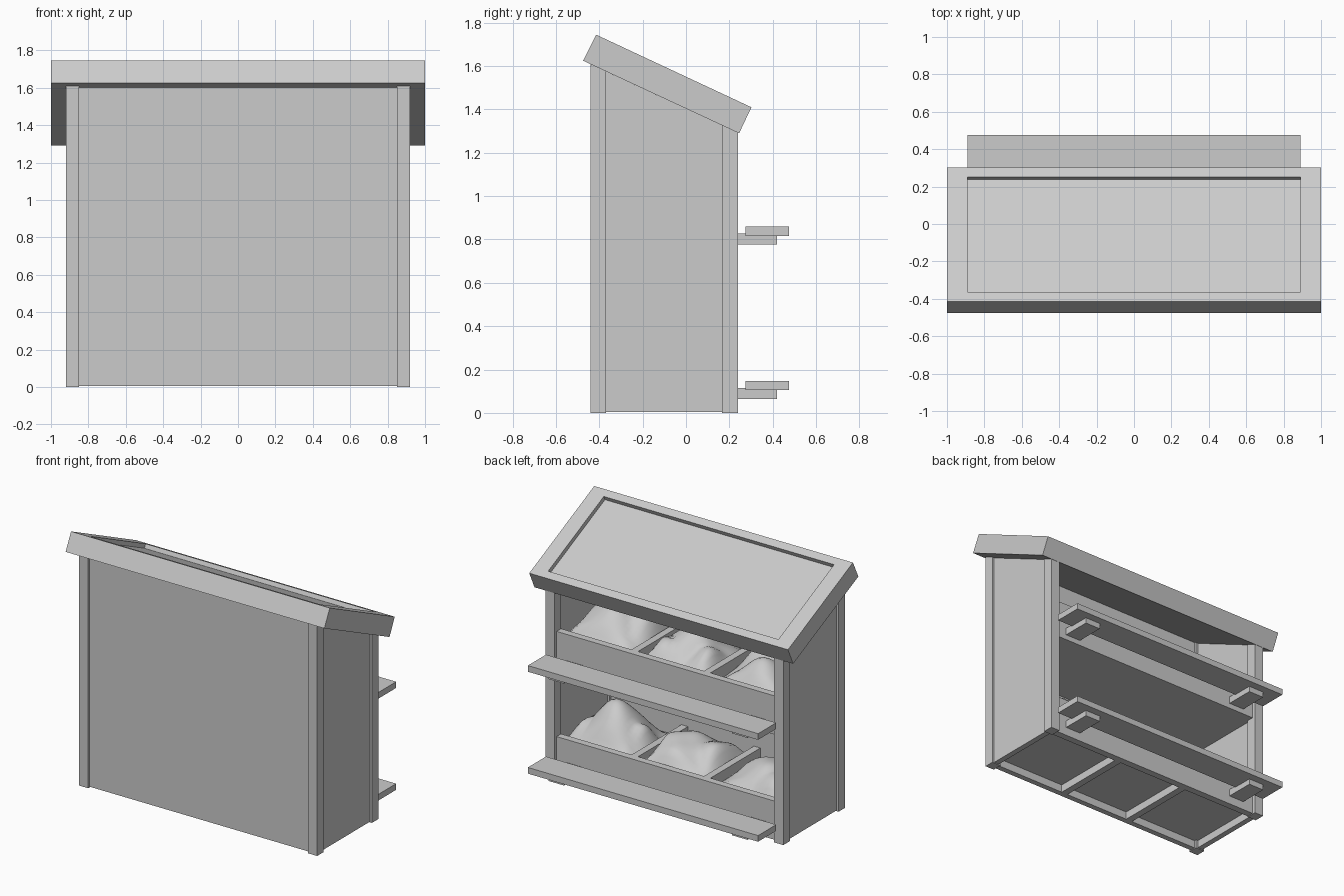
import bpy, bmesh, math
from mathutils import Vector

if "Cube" in bpy.data.objects:
    bpy.data.objects.remove(bpy.data.objects["Cube"])


def finish(name, bm):
    bmesh.ops.recalc_face_normals(bm, faces=bm.faces)
    me = bpy.data.meshes.new(name)
    bm.to_mesh(me)
    bm.free()
    ob = bpy.data.objects.new(name, me)
    bpy.context.collection.objects.link(ob)
    return ob


def prism_bm(profile, x0, x1):
    """Extrude a (y, z) profile along x."""
    bm = bmesh.new()
    f = bm.faces.new([bm.verts.new((x0, y, z)) for y, z in profile])
    r = bmesh.ops.extrude_face_region(bm, geom=[f])
    vs = [g for g in r["geom"] if isinstance(g, bmesh.types.BMVert)]
    bmesh.ops.translate(bm, verts=vs, vec=(x1 - x0, 0, 0))
    bmesh.ops.recalc_face_normals(bm, faces=bm.faces)
    return bm


def box(name, x0, x1, y0, y1, z0, z1):
    return finish(name, prism_bm([(y0, z0), (y1, z0), (y1, z1), (y0, z1)], x0, x1))


def under_roof(name, x0, x1, y0, y1, z0=0.0):
    """Upright part whose top follows the roof slope."""
    top = lambda y: 1.404 - 0.465 * y
    return finish(name, prism_bm([(y0, z0), (y1, z0), (y1, top(y1)), (y0, top(y0))], x0, x1))


# corner posts and side panels
for s, side in ((-1, "left"), (1, "right")):
    under_roof(f"front_post_{side}", s * 0.85, s * 0.92, -0.44, -0.37)
    under_roof(f"back_post_{side}", s * 0.85, s * 0.92, 0.165, 0.24)
    under_roof(f"side_panel_{side}", s * 0.865, s * 0.905, -0.37, 0.165, 0.005)

# front panel
under_roof("front_panel", -0.85, 0.85, -0.425, -0.385, 0.005)

# sloping roof with a shallow recess in its top
bm = prism_bm([(-0.475, 1.625), (0.245, 1.29), (0.302, 1.41), (-0.415, 1.745)], -1, 1)
top = max(bm.faces, key=lambda f: f.normal.z)
n = top.normal.copy()
bmesh.ops.inset_individual(bm, faces=[top], thickness=0.08)
for v in top.verts:
    v.co.x = math.copysign(0.89, v.co.x)
r = bmesh.ops.extrude_face_region(bm, geom=[top])
bmesh.ops.translate(bm, verts=[g for g in r["geom"] if isinstance(g, bmesh.types.BMVert)],
                    vec=n * -0.03)
bmesh.ops.delete(bm, geom=[top], context='FACES_ONLY')
finish("roof", bm)


# heap of loose goods: sum of soft bumps, sinking towards the bin walls
def heap(name, cx, base, w, bumps, seed):
    bm = bmesh.new()
    bmesh.ops.create_grid(bm, x_segments=20, y_segments=20, size=1)
    for v in bm.verts:
        u, t = v.co.x, v.co.y
        h = max((a * math.exp(-((u - bx) ** 2 + (t - by) ** 2) / (rad * rad))
                 for bx, by, a, rad in bumps))
        edge = min(1, 3.5 * (1 - max(abs(u), abs(t)))) ** 0.7
        ripple = 0.012 * math.sin(5 * u + seed) * math.cos(6 * t + 2 * seed)
        v.co = Vector((cx + u * w / 2, -0.11 + t * 0.275, base + (0.3 + 0.7 * edge) * (h + ripple)))
    ob = finish(name, bm)
    if ob.data.polygons[0].normal.z < 0:
        ob.data.flip_normals()
    for p in ob.data.polygons:
        p.use_smooth = True


HEAPS = {
    "lower": [
        [(0, 0.1, 0.30, 0.75), (0.75, 0.3, 0.15, 0.5), (-0.6, 0.1, 0.18, 0.5)],
        [(0.3, 0.1, 0.20, 1.1), (-0.5, -0.1, 0.18, 0.8)],
        [(0, 0, 0.19, 0.9), (-0.5, 0.4, 0.17, 0.7)]],
    "upper": [
        [(0.1, 0, 0.24, 0.95), (-0.5, -0.3, 0.22, 0.9)],
        [(0.1, -0.1, 0.22, 0.8), (-0.6, 0.3, 0.15, 0.6), (0.6, 0.4, 0.15, 0.6)],
        [(0, 0.3, 0.18, 0.7), (0.2, -0.5, 0.22, 0.8)]],
}

# two display tiers: floor, retaining board, dividers, heaps and outer ledge
for tier, lo, floor, high, ledge in (("lower", 0.005, 0.06, 0.275, 0.105),
                                     ("upper", 0.74, 0.74, 1.01, 0.817)):
    box(f"{tier}_floor", -0.865, 0.865, -0.385, 0.17, floor, floor + 0.03)
    box(f"{tier}_bin_board", -0.85, 0.85, 0.165, 0.215, lo, high)
    for i, s in enumerate((-1, 1)):
        box(f"{tier}_divider_{i}", s * 0.28 - 0.025, s * 0.28 + 0.025, -0.385, 0.165, lo, high)
        box(f"{tier}_bracket_{i}", s * 0.65, s * 0.77, 0.215, 0.42, ledge - 0.04, ledge + 0.01)
    box(f"{tier}_ledge", -0.89, 0.89, 0.275, 0.475, ledge, ledge + 0.043)
    for i, (cx, w) in enumerate(((0.585, 0.56), (0, 0.51), (-0.585, 0.56))):
        heap(f"{tier}_heap_{i}", cx, high - 0.09, w, HEAPS[tier][i], i + 2 * (tier == "upper"))
